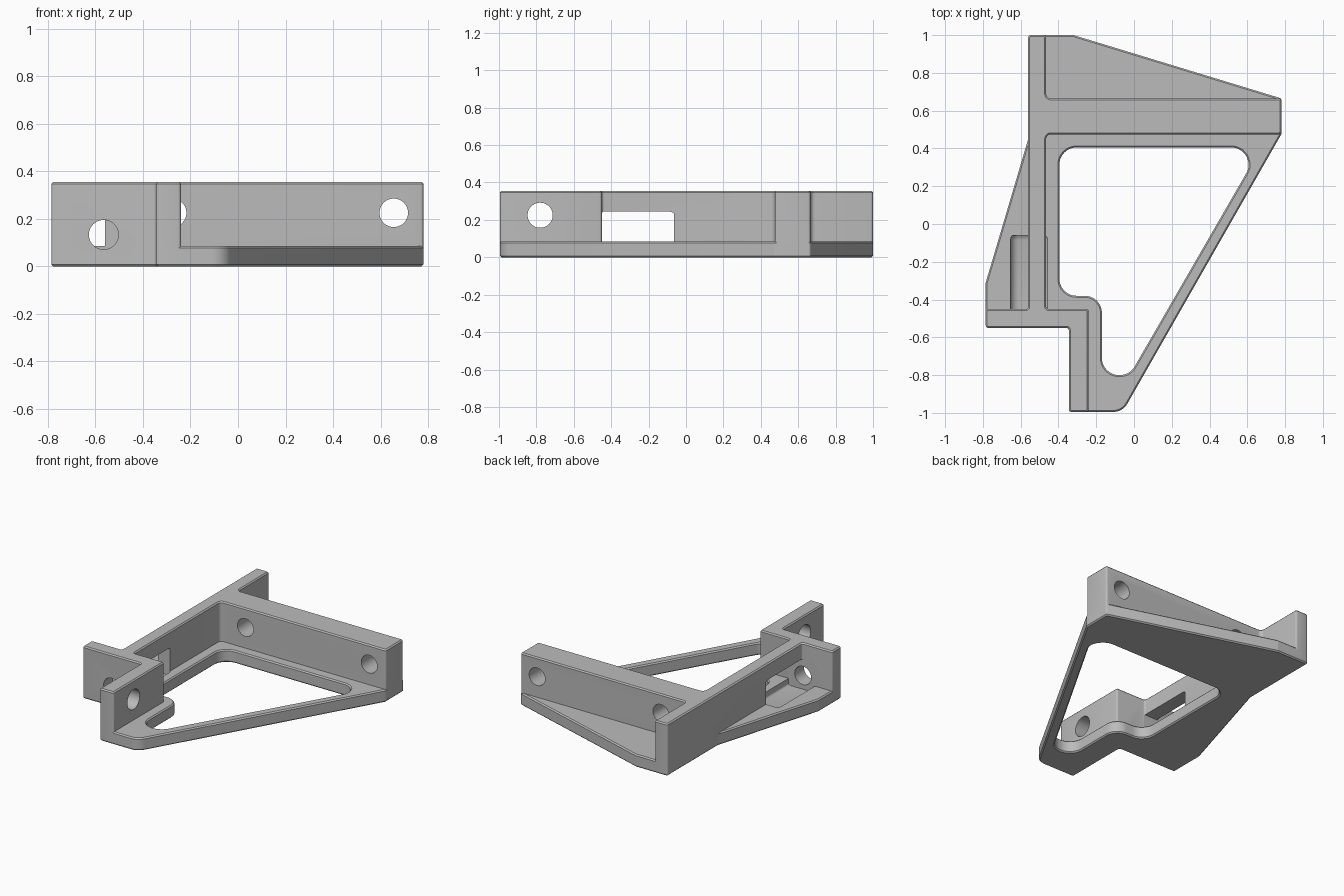
import bpy, bmesh, math
from mathutils import Vector

cube = bpy.data.objects.get("Cube")
if cube:
    bpy.data.objects.remove(cube, do_unlink=True)

PLATE, TOP, EDGE = 0.085, 0.355, 0.008

grey = bpy.data.materials.new("satin grey")
grey.use_nodes = True
colour = (0.5, 0.5, 0.5, 1)
grey.diffuse_color = colour
grey.node_tree.nodes["Principled BSDF"].inputs["Base Color"].default_value = colour


def rounded(points, default=0.012, steps=8):
    """Fillet every corner; a third value on a point sets its own radius."""
    out = []
    for i, p in enumerate(points):
        here = Vector(p[:2])
        a = (Vector(points[i - 1][:2]) - here).normalized()
        b = (Vector(points[(i + 1) % len(points)][:2]) - here).normalized()
        radius = p[2] if len(p) > 2 else default
        half = a.angle(b) / 2
        centre = here + (a + b).normalized() * radius / math.sin(half)
        start = here + a * radius / math.tan(half) - centre
        end = here + b * radius / math.tan(half) - centre
        n = steps if radius > 0.02 else 3
        for k in range(n + 1):
            ray = start.lerp(end, k / n).normalized() * radius
            out.append(centre + ray)
    return out


def inset(loop, amount):
    area = sum(loop[i - 1].cross(loop[i]) for i in range(len(loop)))
    sign = 1 if area > 0 else -1
    out = []
    for i, p in enumerate(loop):
        d1 = (p - loop[i - 1]).normalized()
        d2 = (loop[(i + 1) % len(loop)] - p).normalized()
        n1, n2 = Vector((-d1.y, d1.x)), Vector((-d2.y, d2.x))
        out.append(p + (n1 + n2) / (1 + n1.dot(n2)) * amount * sign)
    return out


def loft(name, loop, levels, axis="Z"):
    """Stack an outline at (position, inset) levels into a closed solid."""
    bm = bmesh.new()
    rings = []
    for w, amount in levels:
        ring = inset(loop, amount)
        rings.append([bm.verts.new((p.x, p.y, w) if axis == "Z" else (p.x, w, p.y))
                      for p in ring])
    bm.faces.new(rings[0])
    bm.faces.new(rings[-1])
    for low, high in zip(rings, rings[1:]):
        for i in range(len(low)):
            bm.faces.new((low[i - 1], low[i], high[i], high[i - 1]))
    bmesh.ops.recalc_face_normals(bm, faces=bm.faces)
    mesh = bpy.data.meshes.new(name)
    bm.to_mesh(mesh)
    bm.free()
    mesh.materials.append(grey)
    obj = bpy.data.objects.new(name, mesh)
    bpy.context.collection.objects.link(obj)
    return obj


def bore(name, centre, radius, depth, axis):
    turn = (math.pi / 2, 0, 0) if axis == "Y" else (0, math.pi / 2, 0)
    bpy.ops.mesh.primitive_cylinder_add(vertices=48, radius=radius, depth=depth,
                                        location=centre, rotation=turn)
    obj = bpy.context.object
    obj.name = name
    obj.data.materials.append(grey)
    return obj


def combine(target, tool, operation):
    tool.hide_render = True
    mod = target.modifiers.new(tool.name, "BOOLEAN")
    mod.object, mod.operation, mod.solver = tool, operation, "EXACT"
    bpy.context.view_layer.objects.active = target
    bpy.ops.object.modifier_apply(modifier=mod.name)
    bpy.data.objects.remove(tool, do_unlink=True)


# Base plate with chamfered rims
plate_outline = rounded([
    (-0.56, 1), (-0.32, 1), (0.78, 0.665), (0.78, 0.475), (-0.06, -0.995, 0.085),
    (-0.345, -0.995), (-0.345, -0.55), (-0.785, -0.55), (-0.785, -0.31), (-0.56, 0.45)])
frame = loft("bracket_frame", plate_outline,
             [(0, EDGE), (EDGE, 0), (PLATE - EDGE, 0), (PLATE, EDGE)])

# Large opening in the plate, flared at both rims
opening_outline = rounded([
    (-0.395, 0.405), (0.673, 0.405), (-0.023, -0.8), (-0.17, -0.8),
    (-0.17, -0.38), (-0.395, -0.38)], default=0.09)
flare = 0.01
opening = loft("plate_opening", opening_outline,
               [(-flare, -EDGE - flare), (EDGE, 0), (PLATE - EDGE, 0),
                (PLATE + flare, -EDGE - flare)])
combine(frame, opening, "DIFFERENCE")

# Upright walls: spine, cross wall, front wall and mounting ear
wall_outline = rounded([
    (-0.56, 1), (-0.465, 1), (-0.465, 0.665, 0.025), (0.78, 0.665), (0.78, 0.475),
    (-0.465, 0.475, 0.025), (-0.465, -0.45), (-0.24, -0.45), (-0.24, -0.995),
    (-0.345, -0.995), (-0.345, -0.55), (-0.785, -0.55), (-0.785, -0.45), (-0.56, -0.45)])
walls = loft("walls", wall_outline, [(EDGE, 0), (TOP - EDGE, 0), (TOP, EDGE)])
combine(frame, walls, "UNION")

# Window through the spine with its round-edged pocket in the plate
window_outline = rounded([(-0.655, 0.04, 0.045), (-0.457, 0.04), (-0.457, 0.245), (-0.655, 0.245)])
window = loft("spine_window", window_outline,
              [(-0.45, 0), (-0.085, 0), (-0.07, 0.004), (-0.06, 0.011)], axis="Y")
combine(frame, window, "DIFFERENCE")

# Screw holes
for name, centre, radius, depth, axis in (
        ("outer_cross_hole", (0.655, 0.57, 0.225), 0.06, 0.4, "Y"),
        ("inner_cross_hole", (-0.277, 0.57, 0.225), 0.06, 0.4, "Y"),
        ("front_wall_hole", (-0.565, -0.5, 0.133), 0.062, 0.12, "Y"),
        ("ear_hole", (-0.29, -0.78, 0.225), 0.067, 0.3, "X")):
    combine(frame, bore(name, centre, radius, depth, axis), "DIFFERENCE")

bpy.ops.object.select_all(action="DESELECT")
frame.select_set(True)
bpy.context.view_layer.objects.active = frame
bpy.ops.object.shade_smooth_by_angle(angle=math.radians(32))
